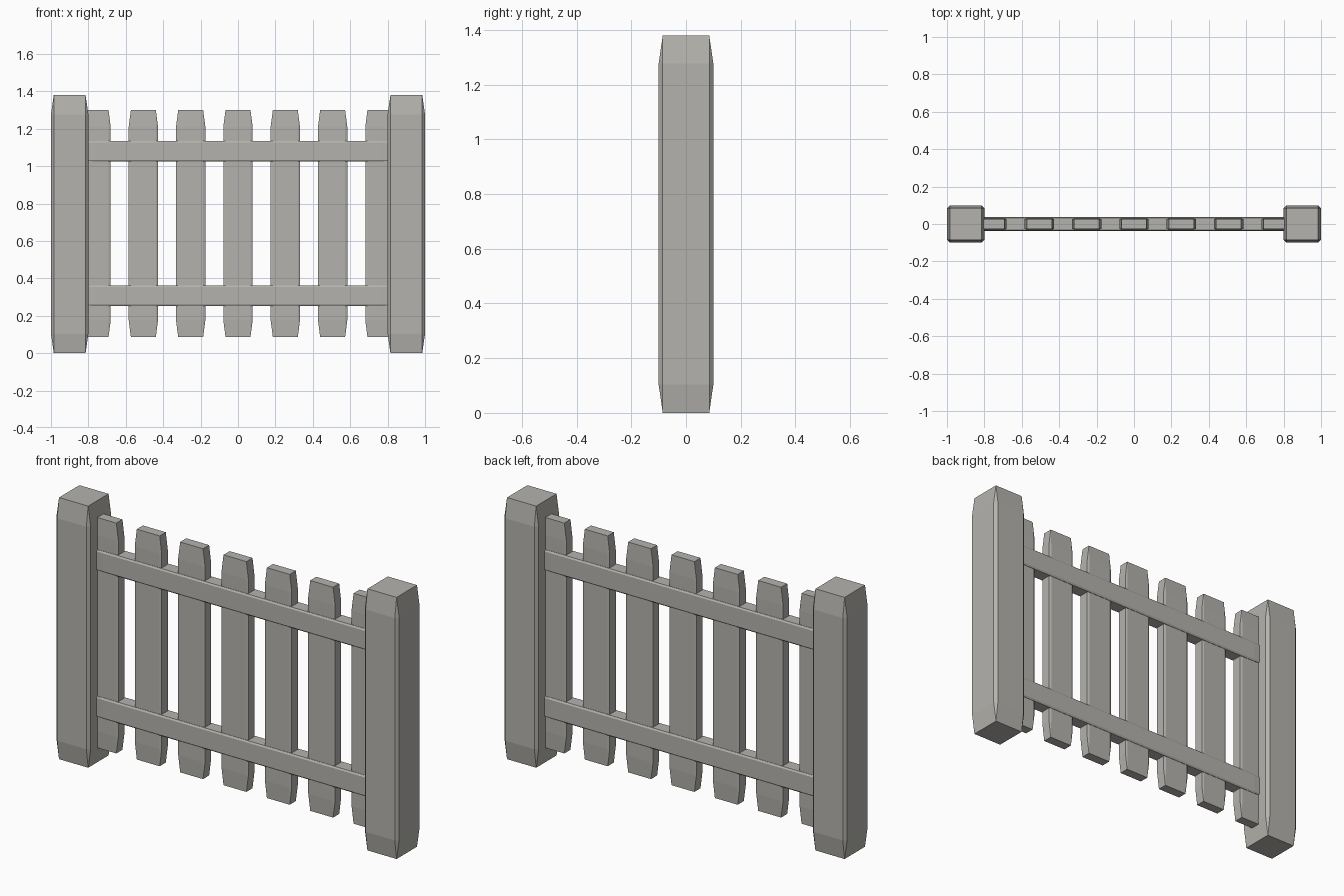
import bpy
import bmesh
from mathutils import Matrix, Vector

default = bpy.data.objects.get("Cube")
if default:
    bpy.data.objects.remove(default, do_unlink=True)

grey = bpy.data.materials.new("weathered_grey")
grey.use_nodes = True
colour = (0.46, 0.45, 0.42, 1)
grey.diffuse_color = colour
grey.node_tree.nodes["Principled BSDF"].inputs["Base Color"].default_value = colour


def board(name, centre, size):
    """Chamfered unit cube stretched to size, so its ends taper."""
    bm = bmesh.new()
    bmesh.ops.create_cube(bm, size=1)
    bmesh.ops.bevel(bm, geom=bm.edges[:], offset=0.075, offset_type='OFFSET',
                    segments=1, affect='EDGES')
    bmesh.ops.transform(bm, matrix=Matrix.Diagonal(Vector(size)).to_4x4(),
                        verts=bm.verts)
    mesh = bpy.data.meshes.new(name)
    bm.to_mesh(mesh)
    bm.free()
    mesh.materials.append(grey)
    obj = bpy.data.objects.new(name, mesh)
    obj.location = centre
    bpy.context.collection.objects.link(obj)
    return obj


# Corner posts
for side, x in (("left", 0.9), ("right", -0.9)):
    board(side + "_post", (x, 0, 0.69), (0.2, 0.2, 1.38))

# Horizontal rails, ending inside the posts
for level, z in (("lower", 0.307), ("upper", 1.08)):
    board(level + "_rail", (0, 0, z), (1.8, 0.075, 0.11))

# Evenly spaced pickets
for i in range(7):
    board(f"picket_{i + 1}", ((i - 3) * 0.253, 0, 0.693), (0.157, 0.06, 1.215))
